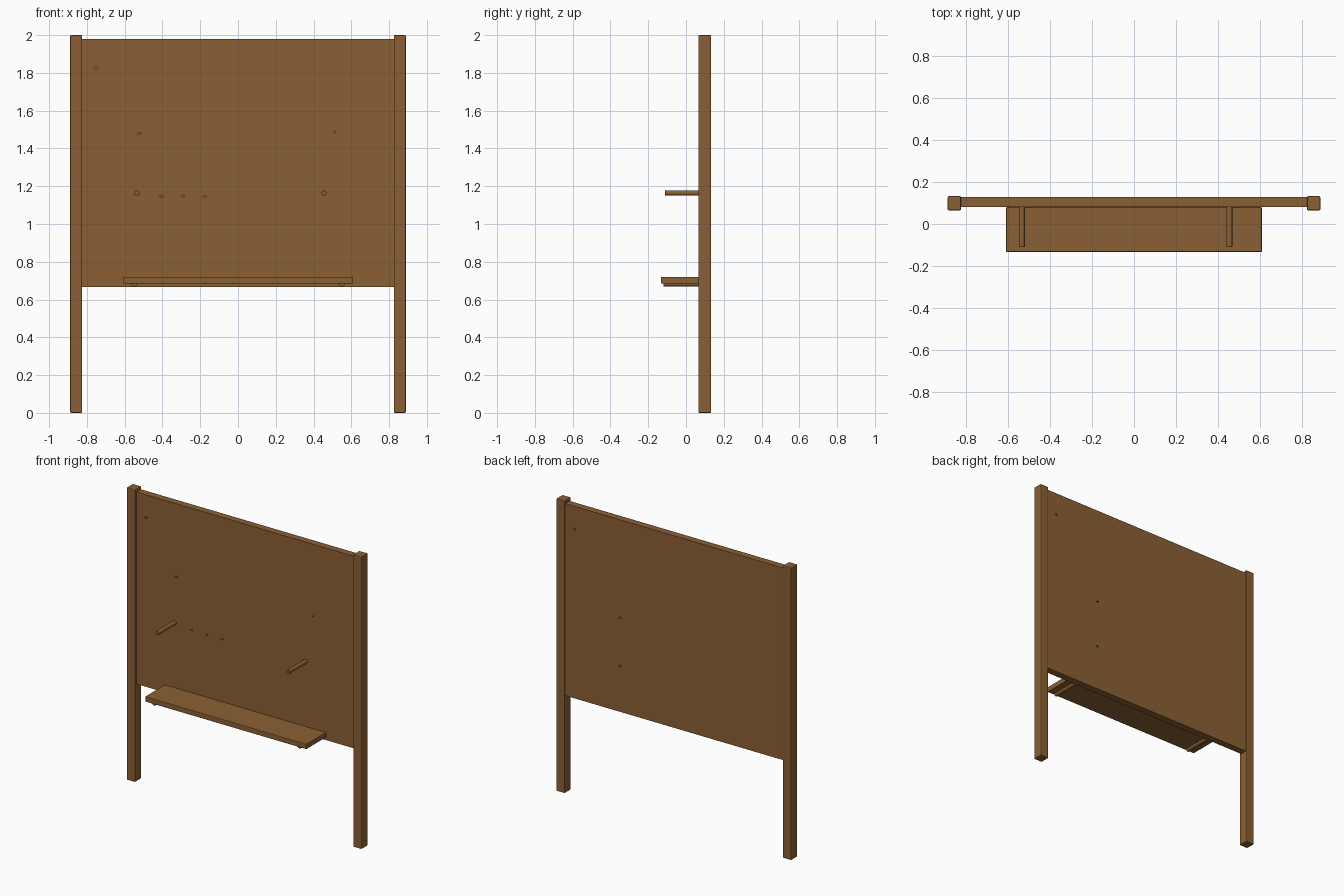
import bpy, math

if "Cube" in bpy.data.objects:
    bpy.data.objects.remove(bpy.data.objects["Cube"], do_unlink=True)

wood = bpy.data.materials.new("brown wood")
wood.use_nodes = True
COLOUR = (0.26, 0.117, 0.035, 1)
wood.diffuse_color = COLOUR
wood.node_tree.nodes["Principled BSDF"].inputs["Base Color"].default_value = COLOUR


def finish(obj, name, bevel=0.0):
    obj.name = name
    obj.data.materials.append(wood)
    bpy.ops.object.transform_apply(location=False, rotation=True, scale=True)
    if bevel:
        mod = obj.modifiers.new("soft edges", "BEVEL")
        mod.width, mod.segments = bevel, 2
        mod.limit_method = "ANGLE"
    return obj


def box(name, low, high, bevel=0.0):
    centre = [(a + b) / 2 for a, b in zip(low, high)]
    bpy.ops.mesh.primitive_cube_add(size=1, location=centre)
    obj = bpy.context.object
    obj.scale = [b - a for a, b in zip(low, high)]
    return finish(obj, name, bevel)


def rod(name, x, z, y0, y1, rx, rz, sides=16, bevel=0.0):
    """Cylinder lying along y, elliptical when rx and rz differ."""
    bpy.ops.mesh.primitive_cylinder_add(
        vertices=sides, radius=1, depth=y1 - y0,
        location=(x, (y0 + y1) / 2, z), rotation=(math.pi / 2, 0, 0))
    obj = bpy.context.object
    obj.scale = (rx, rz, 1)
    finish(obj, name, bevel)
    bpy.ops.object.shade_smooth_by_angle(angle=math.radians(40))
    return obj


FRONT, BACK = 0.08, 0.128

# Upright posts
for side, x in (("left", 0.857), ("right", -0.857)):
    box(side + "_post", (x - 0.032, 0.065, 0), (x + 0.032, 0.133, 2), 0.006)

# Board, held between the posts
board = box("board", (-0.83, FRONT, 0.667), (0.83, BACK, 1.98))

# Shelf resting on two dowels
box("shelf", (-0.61, -0.133, 0.685), (0.61, FRONT, 0.72), 0.003)
for side, x in (("left", 0.549), ("right", -0.549)):
    rod(side + "_shelf_dowel", x, 0.683, -0.12, FRONT + 0.01, 0.015, 0.014)

# Hanging pegs
for side, x in (("left", 0.455), ("right", -0.535)):
    rod(side + "_peg", x, 1.164, -0.11, FRONT + 0.01, 0.014, 0.014, bevel=0.002)

# Small nail holes: x, z, half width, half height
front_holes = [(-0.752, 1.824, 0.010, 0.008), (-0.522, 1.479, 0.010, 0.006),
               (0.51, 1.487, 0.004, 0.006)]
front_holes += [(x, 1.147, 0.010, 0.005) for x in (-0.405, -0.29, -0.175)]
back_holes = [(0.755, 1.824, 0.009, 0.008), (0.41, 1.31, 0.009, 0.006),
              (0.41, 0.98, 0.009, 0.008)]

for face_y, holes in ((FRONT, front_holes), (BACK, back_holes)):
    for x, z, rx, rz in holes:
        cutter = rod("hole_cutter", x, z, face_y - 0.008, face_y + 0.008, rx, rz, 8)
        cutter.hide_render = True
        cutter.hide_viewport = True
        cut = board.modifiers.new("nail hole", "BOOLEAN")
        cut.operation, cut.solver, cut.object = "DIFFERENCE", "EXACT", cutter
